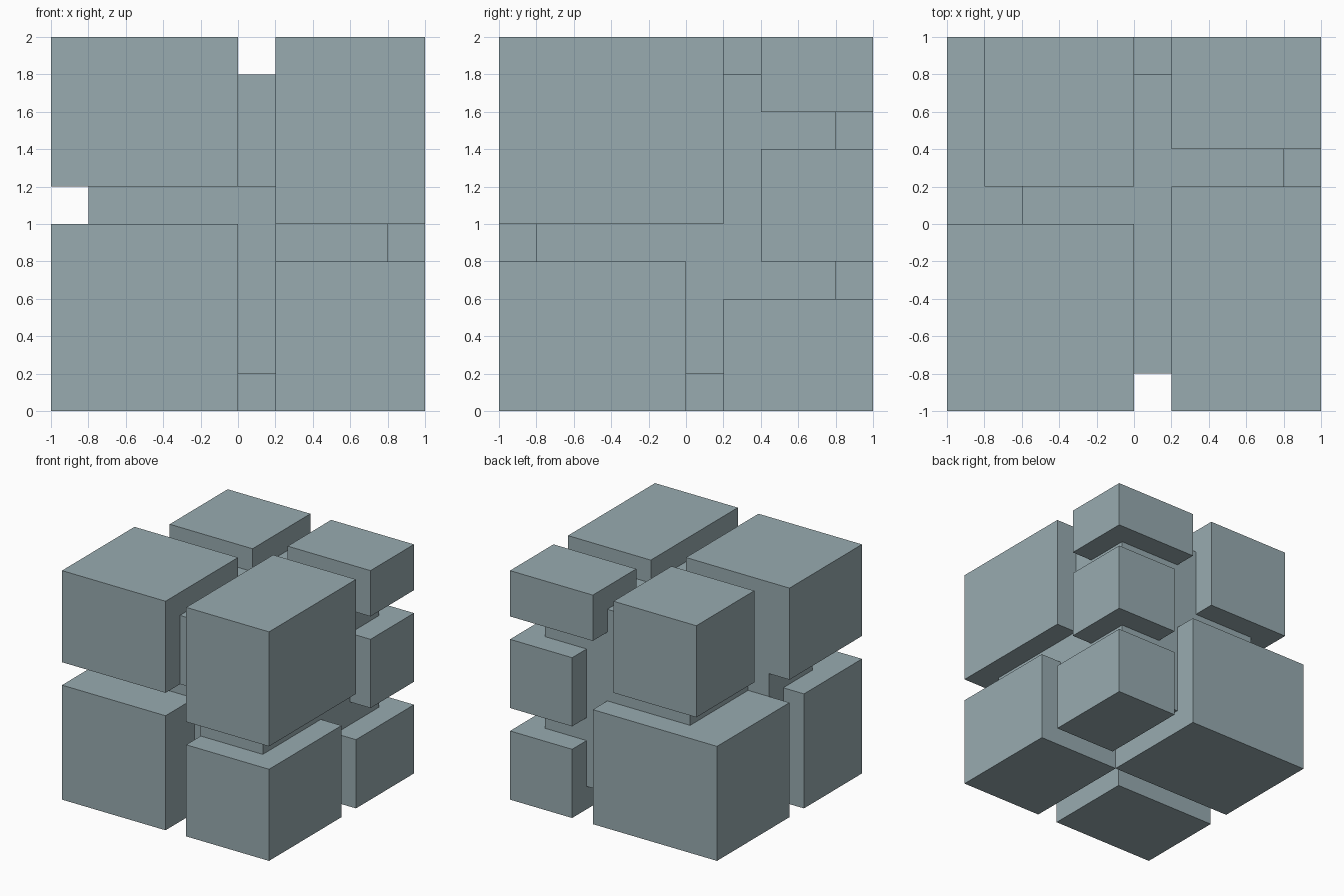
import bpy
import bmesh
from mathutils import Matrix, Vector

cube = bpy.data.objects.get("Cube")
if cube:
    bpy.data.objects.remove(cube, do_unlink=True)

COLOUR = (0.314, 0.407, 0.434, 1.0)
mat = bpy.data.materials.new("blue_grey")
mat.use_nodes = True
mat.diffuse_color = COLOUR
mat.node_tree.nodes["Principled BSDF"].inputs["Base Color"].default_value = COLOUR


def box(name, x, y, z):
    """Axis-aligned box given its (min, max) range on each axis."""
    lo, hi = Vector((x[0], y[0], z[0])), Vector((x[1], y[1], z[1]))
    bm = bmesh.new()
    bmesh.ops.create_cube(bm, size=1.0,
                          matrix=Matrix.Diagonal((*(hi - lo), 1.0)))
    mesh = bpy.data.meshes.new(name)
    bm.to_mesh(mesh)
    bm.free()
    mesh.materials.append(mat)
    obj = bpy.data.objects.new(name, mesh)
    obj.location = (lo + hi) / 2
    bpy.context.collection.objects.link(obj)
    return obj


# Outer blocks, separated by narrow grooves
box("front_right_top_block", (-1, 0), (-1, 0), (1.2, 2))
box("front_right_bottom_block", (-1, 0), (-1, -0.2), (0, 1))
box("front_left_top_block", (0.2, 1), (-1, 0.2), (1, 2))
box("front_left_bottom_block", (0.2, 1), (-1, 0), (0, 0.8))
box("back_right_top_block", (-0.8, 0), (0.2, 1), (1.2, 2))
box("back_right_bottom_block", (-1, 0.2), (0, 1), (0, 1))
box("back_left_top_block", (0.2, 1), (0.4, 1), (1.6, 2))
box("back_left_middle_block", (0.4, 1), (0.4, 1), (0.8, 1.4))
box("back_left_bottom_block", (0.4, 1), (0.2, 1), (0, 0.6))

# Recessed core that joins the blocks at the bottom of the grooves
box("core", (-0.6, 0.8), (-0.6, 0.8), (0.2, 1.8))
box("core_front_left", (0.2, 0.8), (-0.8, -0.6), (0.8, 1.8))
box("core_front_middle", (0, 0.2), (-0.8, -0.6), (1.2, 1.8))
box("core_right_side", (-0.8, -0.6), (-0.6, 0), (0.2, 1.2))
